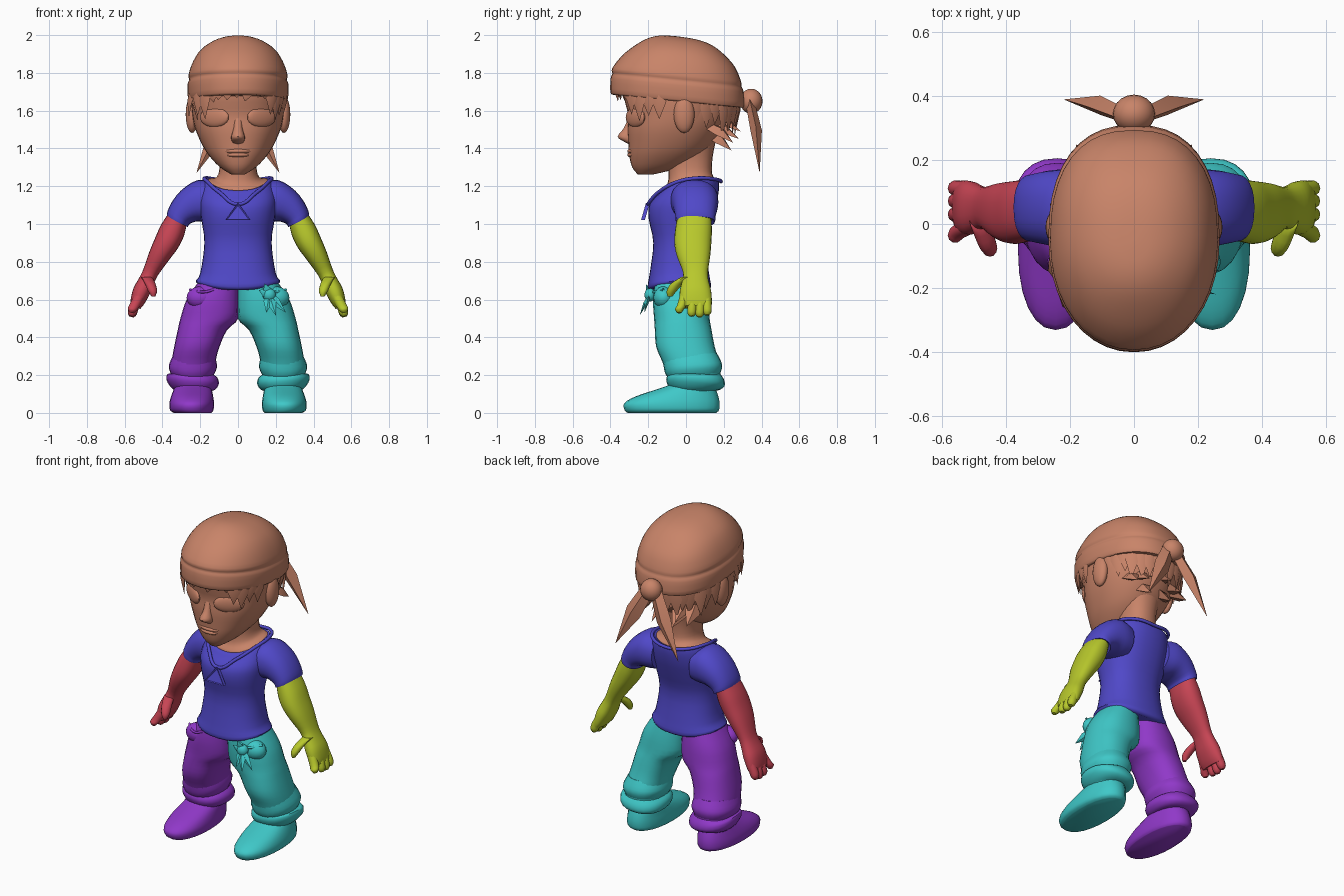
import bpy, bmesh, math, random
from mathutils import Vector

random.seed(4)


def mat(name, rgb):
    m = bpy.data.materials.new(name)
    m.diffuse_color = (*rgb, 1)
    return m


SKIN = mat("tan", (0.58, 0.23, 0.14))
BLUE = mat("blue", (0.08, 0.065, 0.58))
YELLOW = mat("lime yellow", (0.48, 0.58, 0.025))
RED = mat("red", (0.58, 0.06, 0.09))
PURPLE = mat("purple", (0.28, 0.04, 0.58))
TEAL = mat("teal", (0.05, 0.58, 0.58))


def finish(bm, name, m, angle=50):
    bmesh.ops.recalc_face_normals(bm, faces=bm.faces)
    me = bpy.data.meshes.new(name)
    bm.to_mesh(me)
    bm.free()
    me.materials.append(m)
    ob = bpy.data.objects.new(name, me)
    bpy.context.collection.objects.link(ob)
    bpy.ops.object.select_all(action='DESELECT')
    ob.select_set(True)
    bpy.context.view_layer.objects.active = ob
    bpy.ops.object.shade_smooth_by_angle(angle=math.radians(angle))
    return ob


def spline(rows, k):
    """Smoothly fill k steps between the given rows."""
    out = []
    for i in range(len(rows) - 1):
        p = [rows[max(0, min(len(rows) - 1, j))] for j in (i - 1, i, i + 1, i + 2)]
        for s in range(k):
            t = s / k
            out.append([b + .5 * t * (c - a + t * (2*a - 5*b + 4*c - d + t * (3*(b - c) + d - a)))
                        for a, b, c, d in zip(*p)])
    return out + [list(rows[-1])]


def loft(name, m, rings, side=1, n=2.3, nf=None, tilt=0, clamp=False, seg=24, k=3):
    """Rings: x, y, z, half width, half depth, turn in xz (degrees), tilt to the back, lift at the sides."""
    bm = bmesh.new()
    loops = []
    for x, y, z, ra, rb, t, ti, lift in spline([tuple(r) + (0,) * (8 - len(r)) for r in rings], k):
        t = math.radians(t)
        loop = []
        for i in range(seg):
            a = math.tau * i / seg
            c, s = math.cos(a), math.sin(a)
            e = 2 / (nf if nf and s < 0 else n)
            u = math.copysign(abs(c) ** e, c) * max(ra, .002)
            v = math.copysign(abs(s) ** e, s) * max(rb, .002)
            px = x + u * math.cos(t)
            if clamp:
                px = max(px, 0)
            pz = z + u * math.sin(t) + (tilt + ti) * v + lift * c * c
            loop.append(bm.verts.new((side * px, y + v, pz)))
        loops.append(loop)
    for p, q in zip(loops, loops[1:]):
        for i in range(seg):
            j = (i + 1) % seg
            bm.faces.new((p[i], p[j], q[j], q[i]))
    bm.faces.new(loops[0])
    bm.faces.new(loops[-1])
    return finish(bm, name, m)


def ball(name, m, loc, size, skew=0, bend=0):
    bm = bmesh.new()
    bmesh.ops.create_uvsphere(bm, u_segments=20, v_segments=12, radius=1)
    for v in bm.verts:
        x, y, z = (a * b for a, b in zip(v.co, size))
        v.co = Vector((x, y + skew * x + bend * x * x, z)) + Vector(loc)
    return finish(bm, name, m)


def spikes(name, m, items):
    """Flat tapering tufts: base, tip, half width, half thickness, outward normal."""
    bm = bmesh.new()
    for base, tip, w, th, nrm in items:
        base, tip, nrm = Vector(base), Vector(tip), Vector(nrm).normalized()
        d = tip - base
        s = d.cross(nrm).normalized()
        rows = []
        for f, g in ((0, .8), (.4, 1)):
            c = base + d * f + nrm * th * f
            rows.append([bm.verts.new(c + o * g) for o in (s * w, nrm * th, -s * w, -nrm * th)])
        top = bm.verts.new(tip)
        bm.faces.new(rows[0])
        for i in range(4):
            j = (i + 1) % 4
            bm.faces.new((rows[0][i], rows[0][j], rows[1][j], rows[1][i]))
            bm.faces.new((rows[1][i], rows[1][j], top))
    return finish(bm, name, m, 40)


def tube(name, m, pts, r, cyclic):
    cu = bpy.data.curves.new(name, 'CURVE')
    cu.dimensions = '3D'
    cu.bevel_depth, cu.bevel_resolution, cu.resolution_u = r, 2, 6
    sp = cu.splines.new('BEZIER')
    sp.bezier_points.add(len(pts) - 1)
    for b, p in zip(sp.bezier_points, pts):
        b.co = p
        b.handle_left_type = b.handle_right_type = 'AUTO'
    sp.use_cyclic_u = cyclic
    cu.materials.append(m)
    ob = bpy.data.objects.new(name, cu)
    bpy.context.collection.objects.link(ob)
    bpy.ops.object.select_all(action='DESELECT')
    ob.select_set(True)
    bpy.context.view_layer.objects.active = ob
    bpy.ops.object.convert(target='MESH')


# Head, neck and face
loft("head", SKIN, [(0, -.215, 1.262, .035, .04), (0, -.155, 1.30, .095, .13), (0, -.11, 1.36, .152, .19),
                    (0, -.08, 1.42, .19, .225), (0, -.055, 1.5, .225, .255), (0, -.035, 1.58, .243, .272),
                    (0, -.03, 1.68, .248, .30), (0, -.05, 1.8, .23, .28)], n=2.2, seg=32)
loft("neck", SKIN, [(0, .02, 1.17, .15, .135, 0, .17, .035), (0, .02, 1.2, .158, .142, 0, .17, .035),
                    (0, .025, 1.232, .12, .122, 0, .12, .01), (0, .022, 1.28, .10, .115),
                    (0, .02, 1.36, .10, .122), (0, .02, 1.45, .12, .14)])
loft("nose", SKIN, [(0, -.27, 1.59, .028, .025), (0, -.298, 1.51, .024, .03), (0, -.316, 1.463, .036, .046),
                    (0, -.30, 1.437, .032, .03), (0, -.28, 1.42, .02, .015)], n=2, seg=16)
for z, w in ((1.386, .08), (1.366, .064)):
    ball("lip", SKIN, (0, -.291, z), (w, .02, .013), bend=2.4)
for s in (-1, 1):
    ball("eye", SKIN, (s * .125, -.268, 1.565), (.076, .024, .052), skew=s * .6)
    ball("ear", SKIN, (s * .243, -.01, 1.58), (.034, .055, .098))

# Cap with a rolled band, back knob and two tails
loft("cap", SKIN, [(0, -.045, 1.65, .25, .335), (0, -.045, 1.66, .264, .355), (0, -.047, 1.735, .268, .352),
                   (0, -.048, 1.762, .259, .342), (0, -.05, 1.79, .262, .341), (0, -.04, 1.86, .238, .30),
                   (0, -.035, 1.92, .198, .238), (0, -.035, 1.965, .135, .17), (0, -.045, 1.988, .07, .095),
                   (0, -.06, 1.995, .01, .01)], n=2.4, nf=2.1, tilt=-.1, seg=40)
ball("cap_knob", SKIN, (0, .345, 1.65), (.066, .06, .066))
spikes("cap_tails", SKIN, [((s * .03, .34, 1.64), (s * .22, .39, 1.27), .052, .03, (0, 1, .1))
                           for s in (-1, 1)])

# Hair tufts hanging all round below the cap
tufts = []
for i in range(34):
    a = math.tau * (i + .5) / 34
    c, s = math.cos(a), math.sin(a)
    if abs(c) > .97:                      # leave the ears clear
        continue
    x = math.copysign(abs(c) ** .9, c) * .252
    y = -.04 + math.copysign(abs(s) ** .9, s) * (.325 if s < 0 else .315)
    long = .08 if s < -.75 else (.16 if s < 0 else .2)
    long *= random.uniform(.75, 1.1)
    z = 1.70 - .1 * (y + .045)
    pull = 1.0 if s < 0 else .95
    tufts.append(((x, y, z), (x * pull + random.uniform(-.02, .02), y * pull, z - long),
                  .04, .014, (c, s, 0)))
for s in (-1, 1):                          # nape tufts flicking backward
    for x, y, z in ((.06, .24, 1.39), (.10, .28, 1.45), (.03, .29, 1.49), (.15, .25, 1.43)):
        tufts.append(((s * x, .12, z + .09), (s * x * 1.2, y, z), .045, .025, (s * .6, .5, .6)))
spikes("hair", SKIN, tufts)

# Shirt, neck cord and pendant
loft("shirt", BLUE, [(0, -.035, .65, .205, .15, 0, 0, .03), (0, -.035, .668, .224, .168, 0, 0, .03),
                     (0, -.035, .74, .20, .157), (0, -.035, .9, .178, .138), (0, -.03, 1.03, .195, .168),
                     (0, -.015, 1.11, .205, .178, 0, .04, .01), (0, .01, 1.17, .19, .165, 0, .12, .03),
                     (0, .02, 1.203, .168, .15, 0, .17, .035), (0, .02, 1.185, .14, .125, 0, .17, .035)], seg=32)
half = [(.095, -.15, 1.165), (.16, -.05, 1.222), (.175, .06, 1.243), (.12, .155, 1.237)]
tube("neck_cord", BLUE, [(0, -.2, 1.105)] + half + [(0, .185, 1.225)] + [(-x, y, z) for x, y, z in half[::-1]],
     .01, True)
bm = bmesh.new()
tri = [[bm.verts.new((x, y + d, z)) for x, y, z in ((0, -.212, 1.112), (.068, -.238, 1.02), (-.068, -.238, 1.02))]
       for d in (0, .02)]
front = bm.faces.new(tri[0])
bm.faces.new(tri[1][::-1])
for i in range(3):
    j = (i + 1) % 3
    bm.faces.new((tri[0][i], tri[0][j], tri[1][j], tri[1][i]))
bmesh.ops.recalc_face_normals(bm, faces=bm.faces)
bmesh.ops.inset_region(bm, faces=[front], thickness=.012, depth=-.006)
finish(bm, "pendant", BLUE, 20)

for s, arm, leg in ((-1, RED, PURPLE), (1, YELLOW, TEAL)):
    # Sleeve, arm and hand
    loft("sleeve", BLUE, [(.13, .04, 1.115, .10, .118, 90), (.19, .045, 1.122, .113, .126, 80),
                          (.26, .05, 1.095, .092, .118, 62), (.31, .05, 1.045, .07, .107, 38),
                          (.322, .05, 1.012, .062, .103, 27), (.318, .05, 1.025, .045, .085, 27)], s)
    loft("arm", arm, [(.312, .045, 1.05, .05, .088, 25), (.345, .04, .97, .067, .097, 25),
                      (.378, .036, .90, .066, .098, 25), (.418, .04, .83, .056, .088, 25),
                      (.462, .05, .745, .042, .066, 22), (.484, .05, .70, .042, .07, 20),
                      (.51, .05, .645, .046, .083, 20), (.532, .052, .59, .038, .085, 20),
                      (.544, .055, .56, .028, .08, 20)], s)
    for y0, y1, z in ((-.01, -.035, .53), (.035, .03, .512), (.075, .072, .508), (.11, .112, .518)):
        loft("finger", arm, [(.52, y0, .62, .028, .024, 15), (.547, (y0 + y1) / 2, .57, .027, .025, 15),
                             (.56, y1, z + .018, .024, .024, 15), (.565, y1, z, .012, .012, 15)], s, 2, seg=10)
    loft("thumb", arm, [(.485, .01, .72, .03, .034), (.465, -.045, .685, .028, .034),
                        (.452, -.076, .645, .024, .026), (.448, -.085, .615, .009, .012)], s, 2, seg=12)

    # Trouser leg, gathered cuffs and shoe
    loft("trouser_leg", leg, [(.10, -.035, .70, .105, .13), (.13, -.03, .6, .142, .145), (.15, -.022, .5, .155, .147),
                              (.188, -.015, .44, .131, .15), (.218, -.003, .35, .12, .155),
                              (.235, .025, .27, .116, .15), (.24, .04, .2, .112, .142),
                              (.24, .045, .14, .108, .125), (.24, .04, .11, .09, .10)], s, 2.3, clamp=True)
    loft("upper_cuff", leg, [(.234, .018, .31, .108, .145, 0, .05), (.238, .035, .255, .127, .153, 0, .08),
                             (.24, .04, .222, .122, .15, 0, .08), (.24, .04, .19, .105, .135, 0, .05)], s)
    loft("lower_cuff", leg, [(.24, .045, .205, .106, .138), (.24, .05, .182, .134, .152, 5, -.05, .012),
                             (.24, .05, .155, .138, .154, 5, -.08, .006), (.24, .045, .13, .118, .135, 4, -.05),
                             (.24, .04, .115, .09, .10)], s)
    loft("shoe", leg, [(.24, -.075, 0, .10, .235), (.245, -.075, .015, .115, .25), (.245, -.075, .05, .118, .253),
                       (.243, -.05, .085, .112, .222), (.24, -.005, .12, .102, .165), (.24, .03, .15, .09, .115),
                       (.24, .035, .18, .08, .10)], s, 2.2)
    ball("pocket", leg, (s * .195, -.118, .61), (.077, .055, .06))
    tube("pocket_edge", leg, [(s * .13, -.165, .652), (s * .18, -.175, .64), (s * .255, -.12, .652)], .007, False)

# Leafy knot on one hip
ball("hip_knot", TEAL, (.165, -.19, .625), (.035, .03, .035))
spikes("hip_leaves", TEAL, [((.165, -.19, .625), tip, .024, .01, (0, -1, .2)) for tip in
                            ((.255, -.22, .53), (.20, -.245, .515), (.15, -.235, .53),
                             (.11, -.21, .65), (.14, -.21, .685))])
